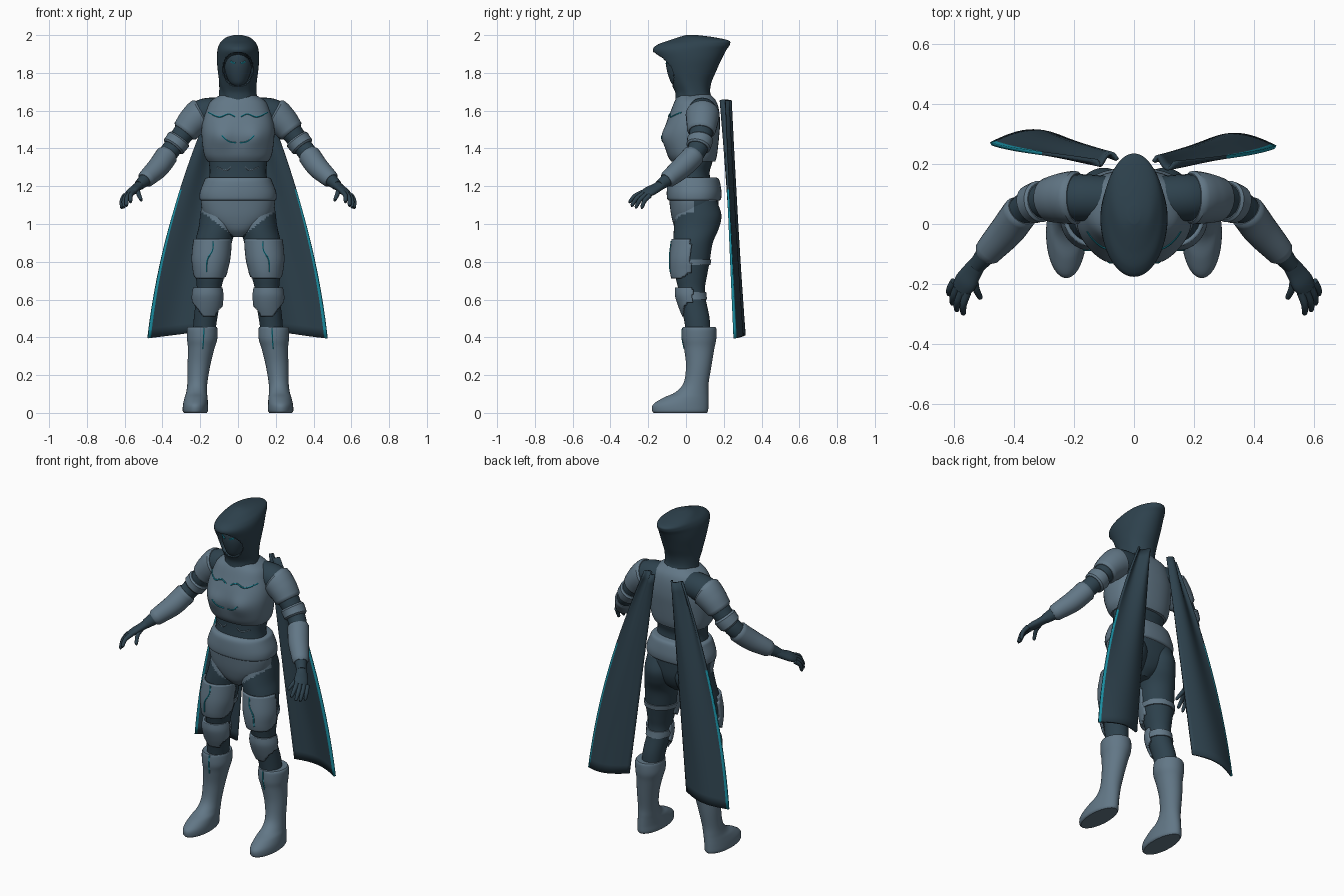
import bpy, bmesh, math
from mathutils import Vector
from mathutils.bvhtree import BVHTree

cube = bpy.data.objects.get("Cube")
if cube:
    bpy.data.objects.remove(cube)


def material(name, rgb):
    m = bpy.data.materials.new(name)
    m.use_nodes = True
    m.diffuse_color = (*rgb, 1)
    bsdf = m.node_tree.nodes["Principled BSDF"]
    bsdf.inputs["Base Color"].default_value = (*rgb, 1)
    bsdf.inputs["Roughness"].default_value = 0.7
    return m


SUIT = material("dark suit", (0.027, 0.054, 0.075))
ARMOUR = material("grey blue armour", (0.122, 0.185, 0.24))
GLOW = material("cyan trim", (0.01, 0.27, 0.36))
parts = []
SIDES = ((1, "left_"), (-1, "right_"))


def finish(name, bm, mats, thickness=0, closed=True):
    if closed:
        bmesh.ops.recalc_face_normals(bm, faces=bm.faces)
    mesh = bpy.data.meshes.new(name)
    bm.to_mesh(mesh)
    bm.free()
    for m in mats:
        mesh.materials.append(m)
    ob = bpy.data.objects.new(name, mesh)
    bpy.context.collection.objects.link(ob)
    if thickness:
        mod = ob.modifiers.new("thickness", 'SOLIDIFY')
        mod.thickness = thickness
        mod.offset = -1
    parts.append(ob)
    return ob


def spline(rows, steps):
    """Catmull-Rom interpolation of rows of numbers."""
    out = []
    for i in range(len(rows) - 1):
        a, b, c, d = (rows[max(i - 1, 0)], rows[i], rows[i + 1], rows[min(i + 2, len(rows) - 1)])
        for k in range(steps):
            t = k / steps
            out.append([0.5 * (2 * q + (r - p) * t + (2 * p - 5 * q + 4 * r - w) * t * t
                               + (3 * q - p - 3 * r + w) * t ** 3) for p, q, r, w in zip(a, b, c, d)])
    return out + [list(rows[-1])]


def skin(bm, rings, caps=True):
    vs = [[bm.verts.new(p) for p in ring] for ring in rings]
    n = len(vs[0])
    for lo, hi in zip(vs, vs[1:]):
        for j in range(n):
            bm.faces.new((lo[j], lo[(j + 1) % n], hi[(j + 1) % n], hi[j]))
    if caps:
        bm.faces.new(vs[0][::-1])
        bm.faces.new(vs[-1])


def loft(name, rows, mats, s=1, power=2, seg=40, steps=5, rule=None, keep=None, warp=None, grow=0):
    """Upward stack of rings, each row: z, centre x, half width, front y, back y."""
    bm = bmesh.new()
    rings = []
    for z, cx, rx, front, back in spline(rows, steps):
        ring = []
        for j in range(seg):
            a = math.tau * j / seg
            c, d = math.cos(a), math.sin(a)
            x = cx + (rx + grow) * math.copysign(abs(c) ** (2 / power), c)
            y = (front + back) / 2 + ((back - front) / 2 + grow) * math.copysign(abs(d) ** (2 / power), d)
            p = Vector((x, y, z))
            if warp:
                p = warp(p)
            ring.append((p.x * s, p.y, p.z))
        rings.append(ring)
    skin(bm, rings, caps=not keep)
    if s < 0:
        bmesh.ops.reverse_faces(bm, faces=bm.faces)
    if keep:
        drop = [f for f in bm.faces if not keep(f.calc_center_median())]
        bmesh.ops.delete(bm, geom=drop, context='FACES')
    if rule:
        for f in bm.faces:
            f.material_index = int(rule(f.calc_center_median()))
    return finish(name, bm, mats, 0.014 if keep else 0, not keep)


def tube(name, rows, mat, s=1, ref=(0, 0, 1), seg=24):
    """Pipe along a path, each row: x, y, z, two half widths."""
    bm = bmesh.new()
    pts = [Vector(r[:3]) for r in rows]
    rings = []
    for i, r in enumerate(rows):
        d = (pts[min(i + 1, len(pts) - 1)] - pts[max(i - 1, 0)]).normalized()
        u = Vector(ref)
        u = (u - d * u.dot(d)).normalized()
        v = d.cross(u)
        ring = []
        for j in range(seg):
            a = math.tau * j / seg
            p = pts[i] + u * (r[3] * math.cos(a)) + v * (r[4] * math.sin(a))
            ring.append((p.x * s, p.y, p.z))
        rings.append(ring)
    skin(bm, rings)
    return finish(name, bm, [mat])


def stripe(name, target, path, mat, s, r=0.004):
    """Thin line laid on the front of a part, path given as x, z."""
    tree = BVHTree.FromPolygons([v.co for v in target.data.vertices],
                                [p.vertices[:] for p in target.data.polygons])
    rows = []
    for x, z in spline(path, 5):
        hit = tree.ray_cast(Vector((x * s, -1, z)), Vector((0, 1, 0)))[0]
        if hit:
            rows.append((x, hit.y, z, r, r))
    if len(rows) > 1:
        tube(name, rows, mat, s, (0, 1, 0), 6)


# Torso and hips
def briefs(c):
    return c.z > 1.12 or (c.y < 0.04 and c.z > 0.92 + 0.75 * abs(c.x))


def bust(p):
    if p.y < 0.02:
        p.y -= 0.022 * math.exp(-((abs(p.x) - 0.09) / 0.06) ** 2 - ((p.z - 1.46) / 0.06) ** 2)
    return p


waist = loft("waist", [(1.18, 0, .165, -.07, .14), (1.27, 0, .15, -.065, .125),
                       (1.33, 0, .155, -.065, .14), (1.4, 0, .16, -.07, .14)], [SUIT], power=2.3)
chest = loft("chest_armour", [(1.33, 0, .16, -.078, .155), (1.37, 0, .18, -.1, .165), (1.46, 0, .192, -.115, .175),
                              (1.53, 0, .19, -.105, .18), (1.6, 0, .17, -.08, .175), (1.65, 0, .145, -.06, .16),
                              (1.685, 0, .09, -.04, .13)], [ARMOUR], power=2.4, seg=56, warp=bust)
loft("pelvis", [(.93, 0, .04, -.02, .1), (.97, 0, .1, -.055, .14), (1.03, 0, .17, -.075, .165),
                (1.1, 0, .194, -.086, .172), (1.16, 0, .19, -.09, .172), (1.23, 0, .165, -.08, .16)],
     [SUIT, ARMOUR], power=2.4, seg=72, steps=8, rule=briefs)
loft("belt", [(1.125, 0, .197, -.092, .178), (1.135, 0, .204, -.1, .186), (1.17, 0, .202, -.102, .188),
              (1.22, 0, .183, -.098, .18), (1.24, 0, .174, -.09, .172), (1.247, 0, .162, -.08, .16)],
     [ARMOUR], power=2.3)


# Hood and face mask
def drape(p):
    q = (p.x / 0.08) ** 2 + ((p.z - 1.82) / 0.09) ** 2
    if p.y < 0:
        f = min(1, max(0, (1 - q) / 0.2))
        p.y += 0.065 * f * f * (3 - 2 * f)
    fold = max(0, 1.8 - p.z) * 0.25 * math.sin(7 * math.atan2(p.y, p.x) + 30 * p.z)
    p.x *= 1 + fold
    return p


loft("hood", [(1.66, 0, .1, -.055, .14), (1.7, 0, .097, -.058, .128), (1.75, 0, .1, -.085, .135),
              (1.81, 0, .107, -.12, .16), (1.87, 0, .112, -.15, .187), (1.92, 0, .109, -.176, .213),
              (1.95, 0, .1, -.15, .232), (1.972, 0, .084, -.09, .225), (1.99, 0, .058, -.035, .14),
              (2.0, 0, .02, 0, .06)], [SUIT], seg=80, steps=8, warp=drape)
mask = loft("face_mask", [(1.73, 0, .022, -.062, 0), (1.75, 0, .045, -.08, .02), (1.8, 0, .066, -.098, .05),
                          (1.85, 0, .072, -.106, .06), (1.9, 0, .062, -.1, .06), (1.93, 0, .03, -.07, .04)], [SUIT])

# Arm path: x, y, z and two half widths
ARM = spline([(.09, .085, 1.595, .075, .075), (.18, .088, 1.585, .078, .078), (.235, .086, 1.545, .07, .073),
              (.285, .08, 1.485, .058, .062), (.33, .07, 1.425, .052, .055), (.372, .045, 1.37, .05, .05),
              (.42, -.018, 1.303, .048, .048), (.475, -.08, 1.25, .039, .039), (.525, -.14, 1.204, .027, .027)], 8)


def sleeve(name, start, end, grow, s):
    """Armour shell over a stretch of the arm with rounded rims."""
    rows = ARM[start:end]
    out = []
    for i, r in enumerate(rows):
        g = grow * (0.3 if i in (0, len(rows) - 1) else 1)
        out.append((*r[:3], r[3] + g, r[4] + g))
    tube(name, out, ARMOUR, s)


FINGERS = {"index": ((.556, -.228, 1.168), (.57, -.302, 1.115)), "middle": ((.573, -.224, 1.162), (.592, -.29, 1.095)),
           "ring": ((.588, -.21, 1.156), (.606, -.268, 1.086)), "little": ((.599, -.192, 1.151), (.617, -.236, 1.084)),
           "thumb": ((.532, -.165, 1.185), (.512, -.25, 1.125))}

LEG = [(.4, .182, .058, .005, .13), (.5, .172, .062, -.012, .125), (.6, .157, .065, -.035, .105),
       (.66, .153, .065, -.042, .1), (.72, .148, .075, -.055, .11), (.8, .14, .09, -.062, .125),
       (.9, .13, .097, -.065, .142), (.98, .109, .1, -.064, .175), (1.05, .1, .1, -.055, .187),
       (1.13, .1, .088, -.04, .16)]
BOOT = [(0, .226, .06, -.17, .11), (.012, .226, .067, -.179, .117), (.045, .225, .066, -.174, .118),
        (.08, .222, .061, -.12, .118), (.11, .219, .055, -.055, .118), (.16, .215, .053, -.012, .12),
        (.25, .207, .06, 0, .135), (.34, .195, .07, -.01, .15), (.39, .19, .08, -.02, .16),
        (.44, .19, .081, -.02, .161), (.455, .188, .076, -.016, .156)]


def knee_shape(c):
    return c.y < 0.035 and c.z > 0.51 + 1.3 * max(0, abs(abs(c.x) - 0.155) - 0.03)


def thigh_shape(c):
    return c.y < 0.025 and c.z > 0.71 + 0.5 * max(0, c.y + 0.04)


def leg_strap(name, low, high, s):
    rows = [r for r in spline(LEG, 16) if low <= r[0] <= high]
    loft(name, rows, [ARMOUR], s, steps=1, grow=0.007)


for s, side in SIDES:
    # Arm with shoulder pad, cuff and forearm guard
    tube(side + "arm", ARM, SUIT, s)
    sleeve(side + "shoulder_pad", 9, 25, 0.012, s)
    sleeve(side + "arm_cuff", 28, 36, 0.012, s)
    sleeve(side + "forearm_guard", 40, 60, 0.01, s)

    # Hand and fingers
    palm = [(.515, -.125, 1.212, .027, .025), (.54, -.16, 1.19, .034, .022),
            (.562, -.195, 1.172, .04, .021), (.58, -.222, 1.157, .032, .014)]
    tube(side + "palm", spline(palm, 5), SUIT, s, (.04, .04, -.015))
    for finger, (root, tip) in FINGERS.items():
        a, b = Vector(root), Vector(tip)
        mid = a.lerp(b, 0.5) + Vector((.006, -.004, .008))
        rows = [(*a, .014, .014), (*mid, .012, .012), (*a.lerp(b, 0.93), .009, .009), (*b, .003, .003)]
        tube(side + finger + "_finger", spline(rows, 4), SUIT, s, (1, 0, .3), 12)

    # Leg with guards, straps and boot
    loft(side + "leg", LEG, [SUIT, ARMOUR], s, seg=64, steps=7, rule=lambda c: briefs(c) and c.z > 0.93)
    thigh = loft(side + "thigh_guard", [(.7, .15, .083, -.075, .11), (.75, .147, .092, -.086, .12),
                                        (.82, .143, .103, -.088, .13), (.92, .134, .103, -.076, .145)],
                 [ARMOUR], s, seg=56, steps=6, keep=thigh_shape)
    leg_strap(side + "thigh_strap", .78, .815, s)
    loft(side + "knee_guard", [(.5, .166, .07, -.015, .12), (.56, .162, .08, -.04, .11), (.62, .161, .084, -.058, .105),
                               (.665, .16, .078, -.058, .105)], [ARMOUR], s, seg=64, steps=8, keep=knee_shape)
    leg_strap(side + "knee_strap", .6, .64, s)
    boot = loft(side + "boot", BOOT, [ARMOUR], s, steps=5)

    # Glowing lines and eyes
    stripe(side + "upper_chest_line", chest, [(.015, 1.568), (.05, 1.583), (.1, 1.567), (.155, 1.59)], GLOW, s)
    stripe(side + "lower_chest_line", chest, [(.085, 1.468), (.05, 1.437), (.012, 1.43)], GLOW, s)
    stripe(side + "waist_line", waist, [(.11, 1.3), (.065, 1.284), (.035, 1.302)], ARMOUR, s)
    stripe(side + "thigh_line", thigh, [(.132, .91), (.135, .86), (.163, .81), (.167, .745)], GLOW, s)
    stripe(side + "shin_line", boot, [(.18, .45), (.182, .4), (.186, .34)], GLOW, s)
    stripe(side + "eye", mask, [(.015, 1.85), (.027, 1.853), (.038, 1.86)], GLOW, s, 0.005)

    # Cape panel with glowing outer hem
    bm = bmesh.new()
    us = [i / 16 for i in range(16)] + [0.95, 1]
    rows = 24
    grid = []
    for i in range(rows + 1):
        t = i / rows
        inner, outer = 0.06 + 0.137 * t, 0.13 + 0.345 * (t + 0.6 * t * (1 - t))
        grid.append([bm.verts.new((s * (inner + (outer - inner) * u),
                                   0.21 + 0.052 * t + 0.042 * t * math.sin(math.pi * u)
                                   + 0.02 * (1 - t) * math.sin(math.tau * u),
                                   1.655 - t * (1.225 + 0.035 * u))) for u in us])
    for i in range(rows):
        for j in range(len(us) - 1):
            f = bm.faces.new((grid[i][j], grid[i][j + 1], grid[i + 1][j + 1], grid[i + 1][j]))
            f.material_index = int(us[j] > 0.94 and i > rows * 0.35)
    finish(side + "cape_panel", bm, [SUIT, GLOW], 0.012, closed=False)

# Smooth shading with sharp rims
for ob in bpy.context.selected_objects:
    ob.select_set(False)
for ob in parts:
    ob.select_set(True)
bpy.context.view_layer.objects.active = parts[0]
bpy.ops.object.shade_smooth_by_angle(angle=math.radians(40))
